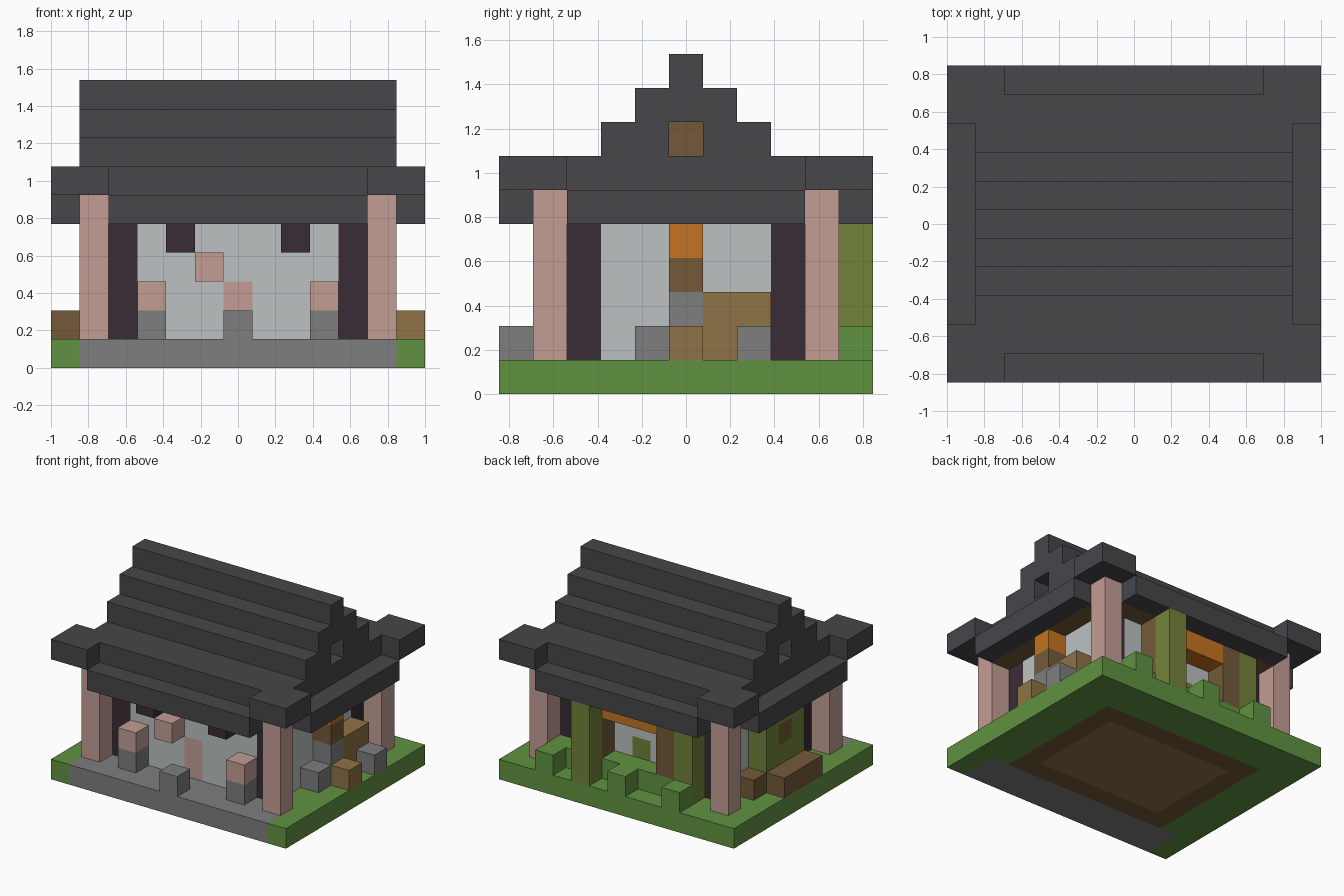
import bpy
import bmesh
from mathutils import Matrix, Vector

default_cube = bpy.data.objects.get("Cube")
if default_cube:
    bpy.data.objects.remove(default_cube, do_unlink=True)

# The house is laid out on a regular lattice of cubic cells
COLUMNS, ROWS = 13, 11
CELL = 2 / COLUMNS


def make_material(name, hex_code):
    """Flat material from an sRGB hex colour, stored as linear values."""
    channels = [int(hex_code[n:n + 2], 16) / 255 for n in (0, 2, 4)]
    linear = [c / 12.92 if c < 0.04 else ((c + 0.055) / 1.055) ** 2.4 for c in channels]
    material = bpy.data.materials.new(name)
    material.use_nodes = True
    colour = (*linear, 1)
    material.diffuse_color = colour
    for node in material.node_tree.nodes:
        if node.type == "BSDF_PRINCIPLED":
            node.inputs["Base Color"].default_value = colour
    return material


slate = make_material("dark slate", "47464A")
pink = make_material("dusty pink", "C39D95")
plum = make_material("dark plum timber", "3A2C36")
plaster = make_material("pale plaster", "BCC1C1")
stone = make_material("grey stone", "7E7E80")
grass = make_material("grass green", "609241")
tan = make_material("tan wood", "8F7346")
brown = make_material("brown wood", "735A39")
olive = make_material("olive green", "72833A")
orange = make_material("orange", "C47421")


def block(name, material, column, row, level, size=(1, 1, 1), mirror_x=False, mirror_y=False):
    """Box of cells from a corner cell, repeated on the mirrored sides."""
    wide, deep, tall = size
    columns = [column] + ([COLUMNS - column - wide] if mirror_x else [])
    rows = [row] + ([ROWS - row - deep] if mirror_y else [])
    bm = bmesh.new()
    for c in columns:
        for r in rows:
            centre = Vector((c + wide / 2 - COLUMNS / 2, r + deep / 2 - ROWS / 2, level + tall / 2))
            matrix = Matrix.Translation(centre * CELL) @ Matrix.Diagonal((*(Vector(size) * CELL), 1))
            bmesh.ops.create_cube(bm, size=1, matrix=matrix)
    mesh = bpy.data.meshes.new(name)
    bm.to_mesh(mesh)
    bm.free()
    mesh.materials.append(material)
    obj = bpy.data.objects.new(name, mesh)
    bpy.context.collection.objects.link(obj)
    return obj


# Ground slab: paved front, lawn around, wooden floor inside
block("paving", stone, 1, 0, 0, (11, 2, 1))
block("lawn_front_corner", grass, 0, 0, 0, (1, 2, 1), mirror_x=True)
block("lawn_side", grass, 0, 2, 0, (2, 7, 1), mirror_x=True)
block("lawn_back", grass, 0, 9, 0, (13, 2, 1))
block("floor_border_side", brown, 2, 2, 0, (1, 7, 1), mirror_x=True)
block("floor_border_end", brown, 3, 2, 0, (7, 1, 1), mirror_y=True)
block("floor", tan, 3, 3, 0, (7, 5, 1))

# Pillars, corner timbers and walls
block("pillar", pink, 1, 1, 1, (1, 1, 5), mirror_x=True, mirror_y=True)
block("corner_timber", plum, 2, 2, 1, (1, 1, 4), mirror_x=True, mirror_y=True)
block("side_wall", plaster, 2, 3, 1, (1, 5, 4), mirror_x=True)
block("end_wall", plaster, 3, 2, 1, (3, 1, 4), mirror_x=True, mirror_y=True)
block("wall_over_door", plaster, 6, 2, 3, (1, 1, 2), mirror_y=True)
block("front_door", pink, 6, 2, 1, (1, 1, 2))
block("back_door", olive, 6, 8, 1, (1, 1, 2))

# Front details
block("planter_base", stone, 3, 1, 1, mirror_x=True)
block("planter_flowers", pink, 3, 1, 2, mirror_x=True)
block("hanging_flower", pink, 5, 1, 3)
block("eave_bracket", plum, 4, 1, 4, mirror_x=True)
block("front_step", stone, 6, 0, 1)

# Left side: stove with stacked wood and stones
block("wood_stack_low", tan, 11, 5, 1, (1, 3, 1))
block("wood_stack_high", tan, 11, 6, 2, (1, 2, 1))
block("stove_stone", stone, 11, 5, 2)
block("torch_post", brown, 11, 5, 3)
block("torch_flame", orange, 11, 5, 4)
block("loose_stone", stone, 11, 4, 1)
block("outer_stone", stone, 12, 7, 1)
block("wood_crate", tan, 12, 5, 1)

# Right side: vines around a wooden panel, with a bench
for row in (4, 6):
    block("vine_column", olive, 1, row, 1, (1, 1, 4))
block("vine_lower", olive, 1, 5, 1, (1, 1, 2))
block("vine_panel", brown, 1, 5, 3)
block("vine_upper", olive, 1, 5, 4)
block("bench", brown, 0, 4, 1, (1, 3, 1))
block("bench_end", brown, 1, 7, 1)

# Back: hedge, climbing plants and porch frame
block("hedge", grass, 4, 9, 1, (7, 1, 1))
for column in (3, 6, 10):
    block("bush", grass, column, 10, 1)
block("climber_outer", olive, 8, 10, 1, (1, 1, 4))
block("climber_inner", olive, 3, 9, 1, (1, 1, 4))
block("porch_post", brown, 4, 9, 2, (1, 1, 3), mirror_x=True)
block("porch_lintel", orange, 5, 9, 4, (3, 1, 1))

# Ceiling and lower eaves
block("ceiling", brown, 2, 1, 5, (9, 9, 1))
block("ceiling_side", brown, 1, 2, 5, (1, 7, 1), mirror_x=True)
block("eave_end", slate, 2, 0, 5, (9, 1, 1), mirror_y=True)
block("eave_side", slate, 0, 2, 5, (1, 7, 1), mirror_x=True)

# Roof: flat layer with raised corners, then steps up to the ridge
block("roof_layer", slate, 1, 1, 6, (11, 9, 1))
block("roof_corner_side", slate, 0, 0, 6, (1, 2, 1), mirror_x=True, mirror_y=True)
block("roof_corner_end", slate, 1, 0, 6, mirror_x=True, mirror_y=True)
block("roof_step_lower", slate, 1, 3, 7, (11, 2, 1), mirror_y=True)
block("roof_beam", brown, 2, 5, 7, (9, 1, 1))
block("roof_step_upper", slate, 1, 4, 8, (11, 3, 1))
block("roof_ridge", slate, 1, 5, 9, (11, 1, 1))
